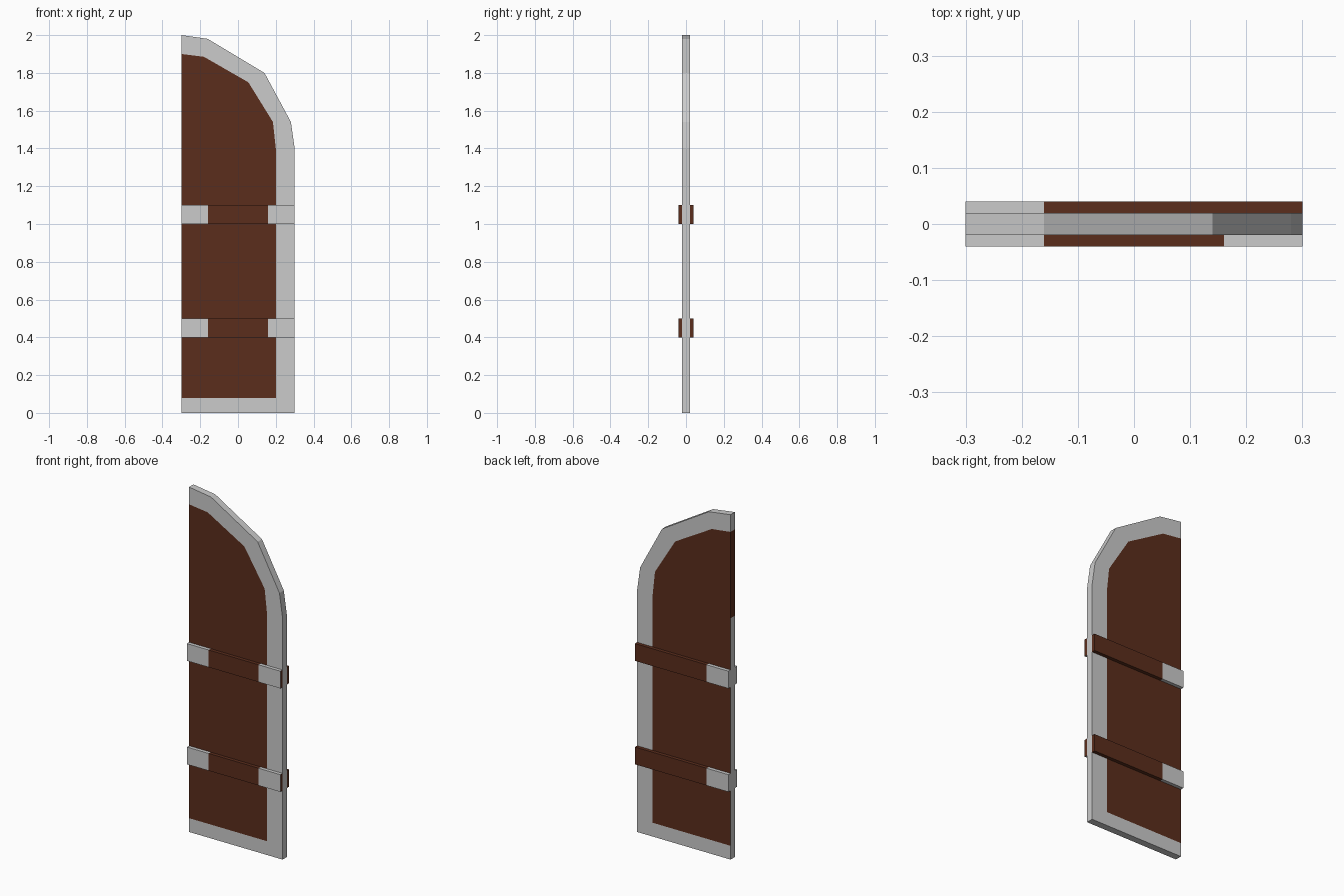
import bpy, bmesh
from mathutils import Vector

if "Cube" in bpy.data.objects:
    bpy.data.objects.remove(bpy.data.objects["Cube"])

wood = bpy.data.materials.new("wood")
wood.diffuse_color = (0.105, 0.027, 0.012, 1)
wood.use_nodes = True
wood.node_tree.nodes["Principled BSDF"].inputs["Base Color"].default_value = wood.diffuse_color


def finish(bm, name):
    bmesh.ops.recalc_face_normals(bm, faces=bm.faces)
    me = bpy.data.meshes.new(name)
    bm.to_mesh(me)
    bm.free()
    me.materials.append(None)   # slot 0: plain grey metal
    me.materials.append(wood)   # slot 1: wood
    ob = bpy.data.objects.new(name, me)
    bpy.context.collection.objects.link(ob)
    return ob


# Door leaf: grey border strip around a wooden panel, half-arch outline
outer = [(-.3, 0), (.3, 0), (.3, 1.4), (.28, 1.54), (.14, 1.8), (-.16, 1.98), (-.3, 2)]
inner = [(-.3, .08), (.2, .08), (.2, 1.4), (.185, 1.54), (.055, 1.75), (-.18, 1.885), (-.3, 1.9)]
hinge_mid = [(-.3, 1.4)]

bm = bmesh.new()
sides = []
for y in (-.02, .02):
    o, i, m = [[bm.verts.new((x, y, z)) for x, z in pts] for pts in (outer, inner, hinge_mid)]
    for k in range(len(o) - 1):
        bm.faces.new((o[k], o[k + 1], i[k + 1], i[k]))
    bm.faces.new(i + m).material_index = 1
    sides.append(o + [i[-1], m[0], i[0]])

# Door edges: wood only on the upper part of the hinge side
a, b = sides
n = len(a)
for k in range(n):
    j = (k + 1) % n
    f = bm.faces.new((a[k], a[j], b[j], b[k]))
    f.material_index = int(k == len(outer))
finish(bm, "door_leaf")


# Cross bands: wooden bars with grey end sections
def band(name, y, z, right_cap):
    bm = bmesh.new()
    bmesh.ops.create_cube(bm, size=1)
    for v in bm.verts:
        v.co = Vector((v.co.x * .6, y + v.co.y * .02, z + v.co.z * .1))
    for x in (-.16, .16):
        bmesh.ops.bisect_plane(bm, geom=bm.verts[:] + bm.edges[:] + bm.faces[:],
                               plane_co=(x, 0, 0), plane_no=(1, 0, 0))
    for f in bm.faces:
        x = f.calc_center_median().x
        metal = x < -.16 or (right_cap and .16 < x < .299)
        f.material_index = 0 if metal else 1
    finish(bm, name)


for label, z in (("lower", .45), ("upper", 1.05)):
    band(f"{label}_front_band", -.03, z, True)
    band(f"{label}_back_band", .03, z, False)
